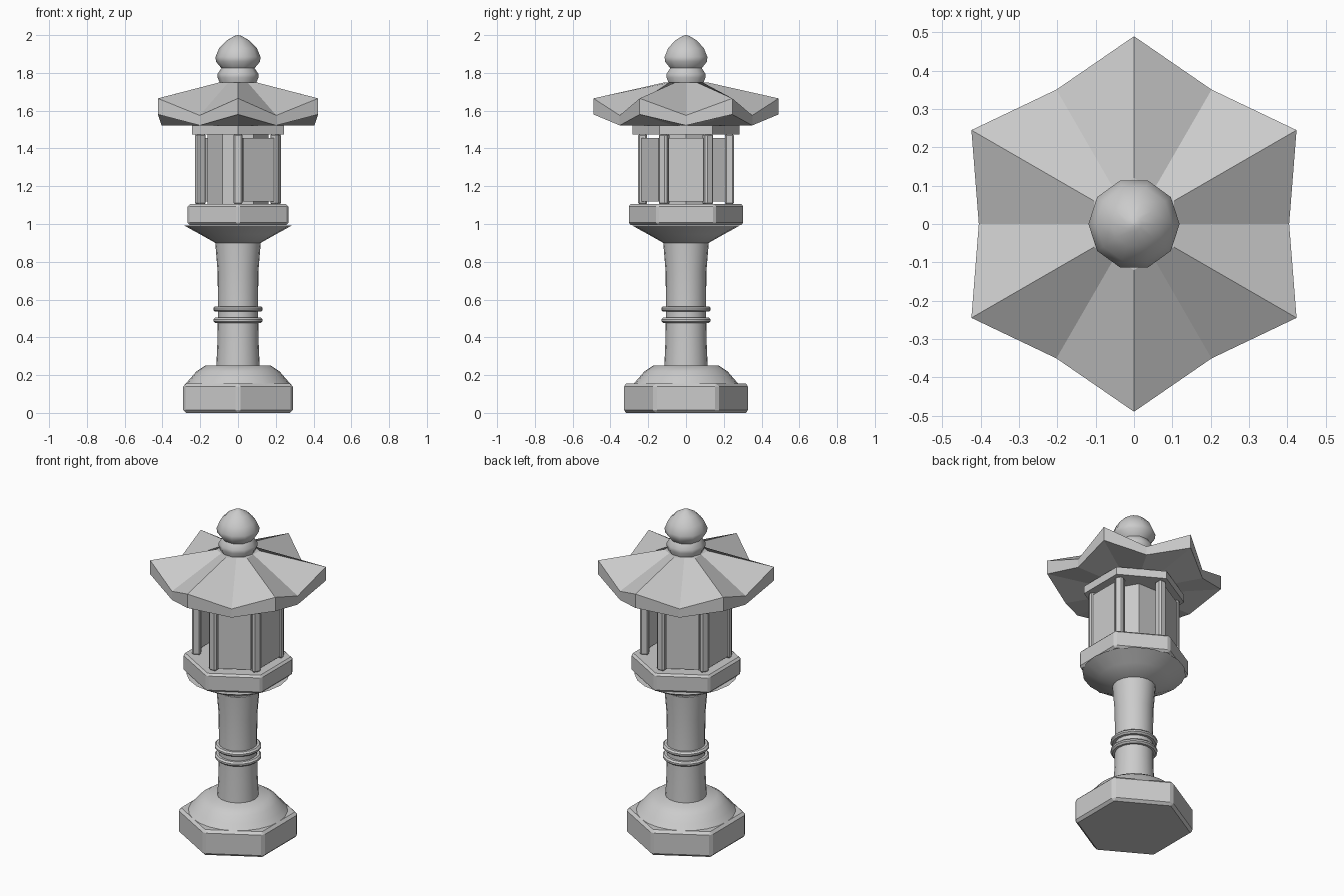
import bpy, bmesh, math
from mathutils import Matrix, Vector

if "Cube" in bpy.data.objects:
    bpy.data.objects.remove(bpy.data.objects["Cube"])


def finish(bm, name, smooth=False):
    bmesh.ops.recalc_face_normals(bm, faces=bm.faces)
    me = bpy.data.meshes.new(name)
    bm.to_mesh(me)
    bm.free()
    ob = bpy.data.objects.new(name, me)
    bpy.context.collection.objects.link(ob)
    if smooth:
        bpy.ops.object.select_all(action='DESELECT')
        ob.select_set(True)
        bpy.context.view_layer.objects.active = ob
        bpy.ops.object.shade_smooth_by_angle(angle=math.radians(40))
    return ob


def polar(r, a, z):
    return Vector((r * math.cos(a), r * math.sin(a), z))


def loft(bm, rings):
    """Skin equal-length point rings and cap both ends."""
    rows = [[bm.verts.new(p) for p in ring] for ring in rings]
    n = len(rows[0])
    for a, b in zip(rows, rows[1:]):
        for i in range(n):
            j = (i + 1) % n
            bm.faces.new((a[i], a[j], b[j], b[i]))
    bm.faces.new(rows[0][::-1])
    bm.faces.new(rows[-1])


def lathe(name, profile, n, start=0.0, smooth=True):
    bm = bmesh.new()
    loft(bm, [[polar(r, start + math.tau * i / n, z) for i in range(n)]
              for r, z in profile])
    return finish(bm, name, smooth)


def hex_slab(name, r, z0, z1, bevel=0.0, start=math.pi / 6):
    ob = lathe(name, [(r, z0), (r, z1)], 6, start, False)
    if bevel:
        m = ob.modifiers.new("bevel", 'BEVEL')
        m.width, m.segments = bevel, 1
    return ob


def block(name, size, radius, angle, z, bevel=0.0):
    """Box placed on a circle and turned to face outward."""
    bm = bmesh.new()
    bmesh.ops.create_cube(bm, size=1)
    bmesh.ops.scale(bm, vec=size, verts=bm.verts)
    if bevel:
        bmesh.ops.bevel(bm, geom=bm.edges[:], offset=bevel, segments=1, affect='EDGES')
    bm.transform(Matrix.Translation(polar(radius, angle, z)) @ Matrix.Rotation(angle, 4, 'Z'))
    return finish(bm, name)


# Base and its domed step
hex_slab("base", 0.335, 0, 0.155, 0.015)
lathe("base_dome", [(0.29, 0.14), (0.25, 0.185), (0.22, 0.22), (0.175, 0.25)], 24)

# Column with two rings
lathe("column", [(0.115, 0.24), (0.109, 0.38), (0.106, 0.55), (0.108, 0.75), (0.122, 0.92)], 20)
for k, z in enumerate((0.49, 0.55)):
    t = [(0.1, -0.014), (0.121, -0.014), (0.131, -0.005), (0.131, 0.005), (0.121, 0.014), (0.1, 0.014)]
    lathe(f"column_ring_{k}", [(r, z + h) for r, h in t], 16)

# Flared capital and platform
lathe("capital", [(0.12, 0.9), (0.2, 0.945), (0.287, 0.993)], 20)
hex_slab("platform", 0.308, 0.995, 1.105, 0.012)

# Light chamber: core, posts, four panels with two open sides
hex_slab("chamber_core", 0.162, 1.105, 1.48, start=0)
for i in range(6):
    block(f"post_{i}", (0.048, 0.048, 0.375), 0.23, math.radians(30 + 60 * i), 1.29, 0.009)
for deg in (0, 120, 180, 300):
    block(f"panel_{deg}", (0.016, 0.185, 0.335), 0.212, math.radians(deg), 1.287)
hex_slab("chamber_top", 0.282, 1.475, 1.522)

# Roof with upturned corners
outer_top, outer_low, ridge, under = [], [], [], []
for i in range(12):
    a = math.radians(30 + 30 * i)
    corner = i % 2 == 0
    r = 0.49 if corner else 0.405
    outer_top.append(polar(r, a, 1.665 if corner else 1.575))
    outer_low.append(polar(r, a, 1.58 if corner else 1.522))
    ridge.append(polar(0.12 if corner else 0.104, a, 1.748))
    under.append(polar(0.12, a, 1.52))
bm = bmesh.new()
loft(bm, [under, outer_low, outer_top, ridge])
finish(bm, "roof")

# Finial
lathe("finial", [(0.092, 1.735), (0.108, 1.775), (0.108, 1.795), (0.088, 1.825), (0.117, 1.86),
                 (0.119, 1.885), (0.1, 1.93), (0.06, 1.972), (0.02, 1.995), (0.004, 2.0)], 10)
